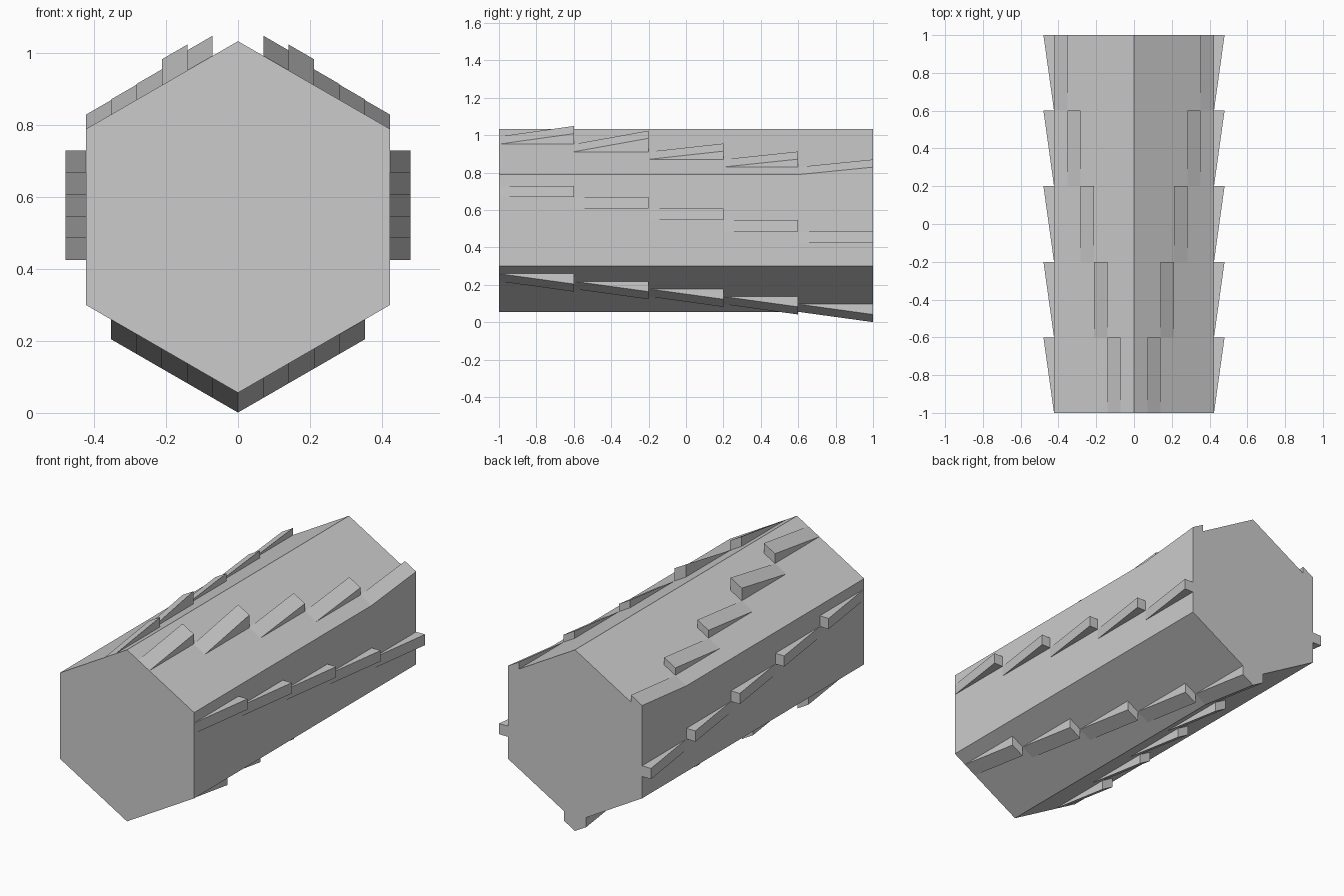
import bpy, bmesh, math
from mathutils import Vector

if "Cube" in bpy.data.objects:
    bpy.data.objects.remove(bpy.data.objects["Cube"])

CZ, R = 0.545, 0.489            # hexagon centre height and radius
A = R * math.cos(math.pi / 6)   # half width across the flats
STEP = A / 6                    # sideways shift between ridges


def make_object(name, build):
    bm = bmesh.new()
    build(bm)
    bmesh.ops.recalc_face_normals(bm, faces=bm.faces)
    mesh = bpy.data.meshes.new(name)
    bm.to_mesh(mesh)
    bm.free()
    obj = bpy.data.objects.new(name, mesh)
    bpy.context.collection.objects.link(obj)
    return obj


# Hexagonal core, point up, running along y
def core(bm):
    angles = [math.radians(90 + 60 * i) for i in range(6)]
    face = bm.faces.new([bm.verts.new((R * math.cos(a), -1, CZ + R * math.sin(a)))
                         for a in angles])
    ext = bmesh.ops.extrude_face_region(bm, geom=[face], use_keep_orig=True)
    moved = [v for v in ext["geom"] if isinstance(v, bmesh.types.BMVert)]
    bmesh.ops.translate(bm, verts=moved, vec=(0, 2, 0))


# Ramp rising from the surface at y0 to a step at y1; p and q are (x, z) on the face
def wedge(bm, p, q, y0, y1, lift):
    up = Vector((lift[0], 0, lift[1]))
    a, b = Vector((p[0], y0, p[1])), Vector((q[0], y0, q[1]))
    c, d = Vector((p[0], y1, p[1])), Vector((q[0], y1, q[1]))
    a, b, c, d, e, f = [bm.verts.new(v) for v in (a, b, c, d, c + up, d + up)]
    for loop in ((a, b, f, e), (c, d, f, e), (a, c, e), (b, d, f), (a, b, d, c)):
        bm.faces.new(loop)


def roof(x):
    return (x, CZ + R - x * math.tan(math.pi / 6))


def keel(x):
    return (x, CZ - R + x * math.tan(math.pi / 6) - 0.0)


def ridge_row(name, edge, lifts):
    def build(bm):
        for i in range(5):
            y = -1 + 0.4 * i
            wedge(bm, edge(i), edge(i + 1), y, y + 0.4, lifts[i])
    obj = make_object(name, build)
    mod = obj.modifiers.new("mirror", "MIRROR")
    mod.use_clip = False
    mod.use_mirror_merge = False


make_object("hexagonal_core", core)

# Three spiralling rows of ramps, mirrored to the left side
ridge_row("upper_ridges", lambda i: roof(STEP * (i + 1)),
          [(0, h) for h in (0.056, 0.072, 0.044, 0.042, 0.04)])
ridge_row("side_ridges", lambda i: (A, 0.73 - 0.061 * i), [(0.056, 0)] * 5)
ridge_row("lower_ridges", lambda i: keel(STEP * (5 - i)), [(0, -0.055)] * 5)
